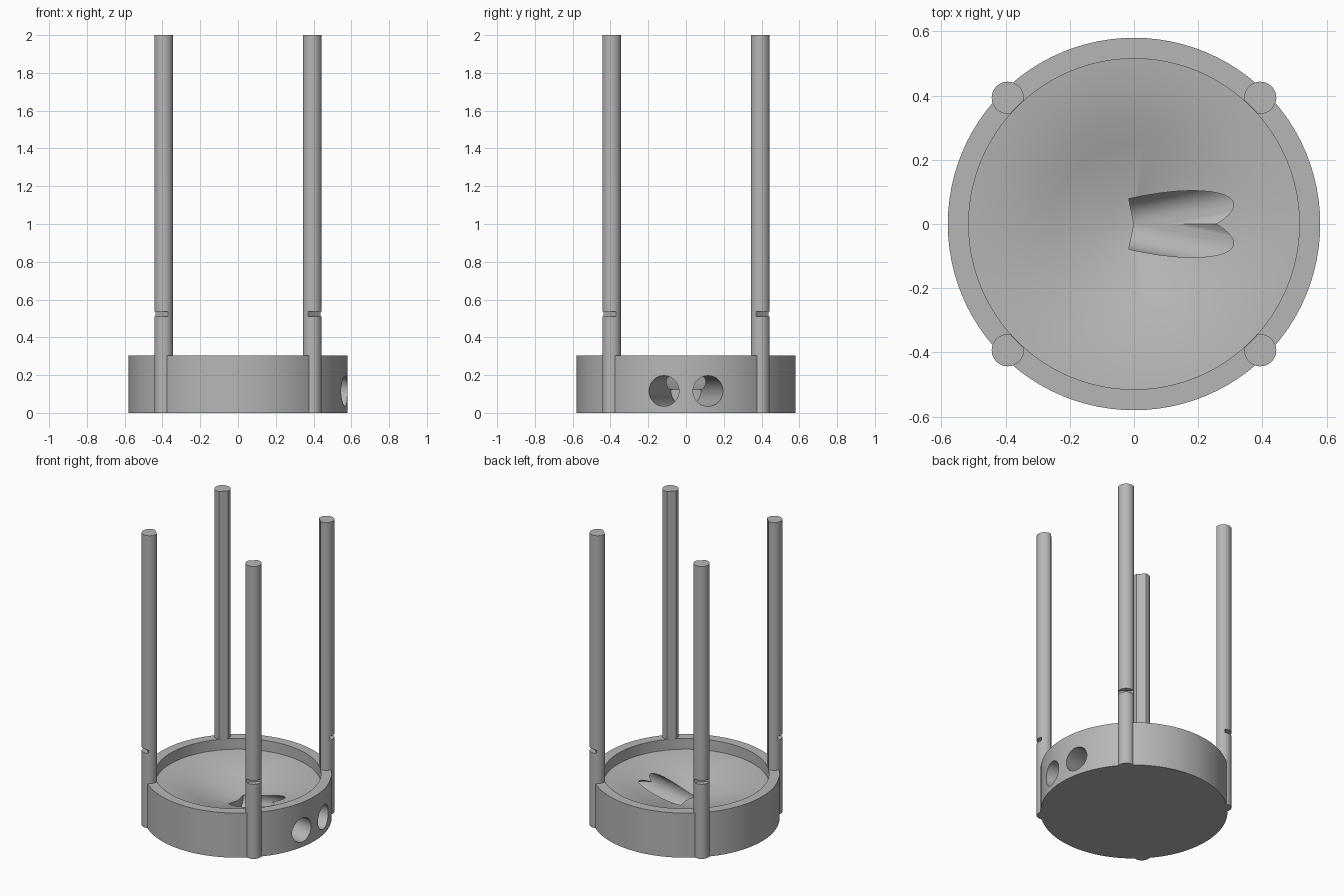
import bpy, bmesh, math
from mathutils import Matrix, Vector

cube = bpy.data.objects.get("Cube")
if cube:
    bpy.data.objects.remove(cube, do_unlink=True)

# One flat colour
grey = bpy.data.materials.new("plain grey")
grey.use_nodes = True
colour = (0.47, 0.47, 0.47, 1)
grey.diffuse_color = colour
grey.node_tree.nodes["Principled BSDF"].inputs["Base Color"].default_value = colour


def finish(name, bm):
    bmesh.ops.recalc_face_normals(bm, faces=bm.faces[:])
    mesh = bpy.data.meshes.new(name)
    bm.to_mesh(mesh)
    bm.free()
    mesh.materials.append(grey)
    obj = bpy.data.objects.new(name, mesh)
    bpy.context.collection.objects.link(obj)
    return obj


def activate(obj):
    bpy.ops.object.select_all(action='DESELECT')
    obj.select_set(True)
    bpy.context.view_layer.objects.active = obj


def rod(name, start, end, radius, segments=48):
    """Closed cylinder between two points."""
    start, end = Vector(start), Vector(end)
    axis = end - start
    turn = axis.to_track_quat('Z', 'Y').to_matrix().to_4x4()
    bm = bmesh.new()
    bmesh.ops.create_cone(bm, cap_ends=True, segments=segments, radius1=radius,
                          radius2=radius, depth=axis.length,
                          matrix=Matrix.Translation((start + end) / 2) @ turn)
    return finish(name, bm)


def block(name, centre, size, angle):
    bm = bmesh.new()
    bmesh.ops.create_cube(bm, size=1, matrix=Matrix.Translation(centre)
                          @ Matrix.Rotation(angle, 4, 'Z') @ Matrix.Diagonal((*size, 1)))
    return finish(name, bm)


def lathe(name, profile, segments=96):
    bm = bmesh.new()
    verts = [bm.verts.new((r, 0, z)) for r, z in profile]
    edges = [bm.edges.new(pair) for pair in zip(verts, verts[1:])]
    bmesh.ops.spin(bm, geom=verts + edges, cent=(0, 0, 0), axis=(0, 0, 1),
                   angle=math.tau, steps=segments)
    bmesh.ops.remove_doubles(bm, verts=bm.verts[:], dist=1e-4)
    return finish(name, bm)


def cut(obj, cutter):
    cutter.hide_render = True
    mod = obj.modifiers.new("cut", 'BOOLEAN')
    mod.operation = 'DIFFERENCE'
    mod.solver = 'EXACT'
    mod.object = cutter
    activate(obj)
    bpy.ops.object.modifier_apply(modifier=mod.name)
    bpy.data.objects.remove(cutter, do_unlink=True)


def smooth(obj):
    activate(obj)
    bpy.ops.object.shade_smooth_by_angle(angle=math.radians(30))


# Round base with a raised rim and a dished floor
inner = 0.515
base = lathe("dished_base", [
    (0, 0), (0.58, 0), (0.58, 0.305), (inner, 0.305), (inner, 0.232),
    (0.43, 0.224), (0.32, 0.198), (0.25, 0.177), (0.085, 0.125), (0, 0.122)])

# Two angled bores from the left side, meeting at the middle
for side in (-1, 1):
    cut(base, rod("bore_cutter", (0, 0, 0.116), (0.75, side * 0.155, 0.116), 0.081))
smooth(base)

# Four posts, hollowed to the rim and notched on the outside
reach, radius = 0.556, 0.05
for depth, y in (("front", -1), ("back", 1)):
    for side, x in (("right", -1), ("left", 1)):
        angle = math.atan2(y, x)
        out = Vector((math.cos(angle), math.sin(angle), 0))
        foot = out * reach
        post = rod(f"{depth}_{side}_post", foot, foot + Vector((0, 0, 2)), radius)
        cut(post, rod("rim_cutter", (0, 0, -0.1), (0, 0, 2.1), inner + 0.001, 96))
        slot = out * (reach + 0.065) + Vector((0, 0, 0.523))
        cut(post, block("notch_cutter", slot, (0.1, 0.2, 0.025), angle))
        smooth(post)
